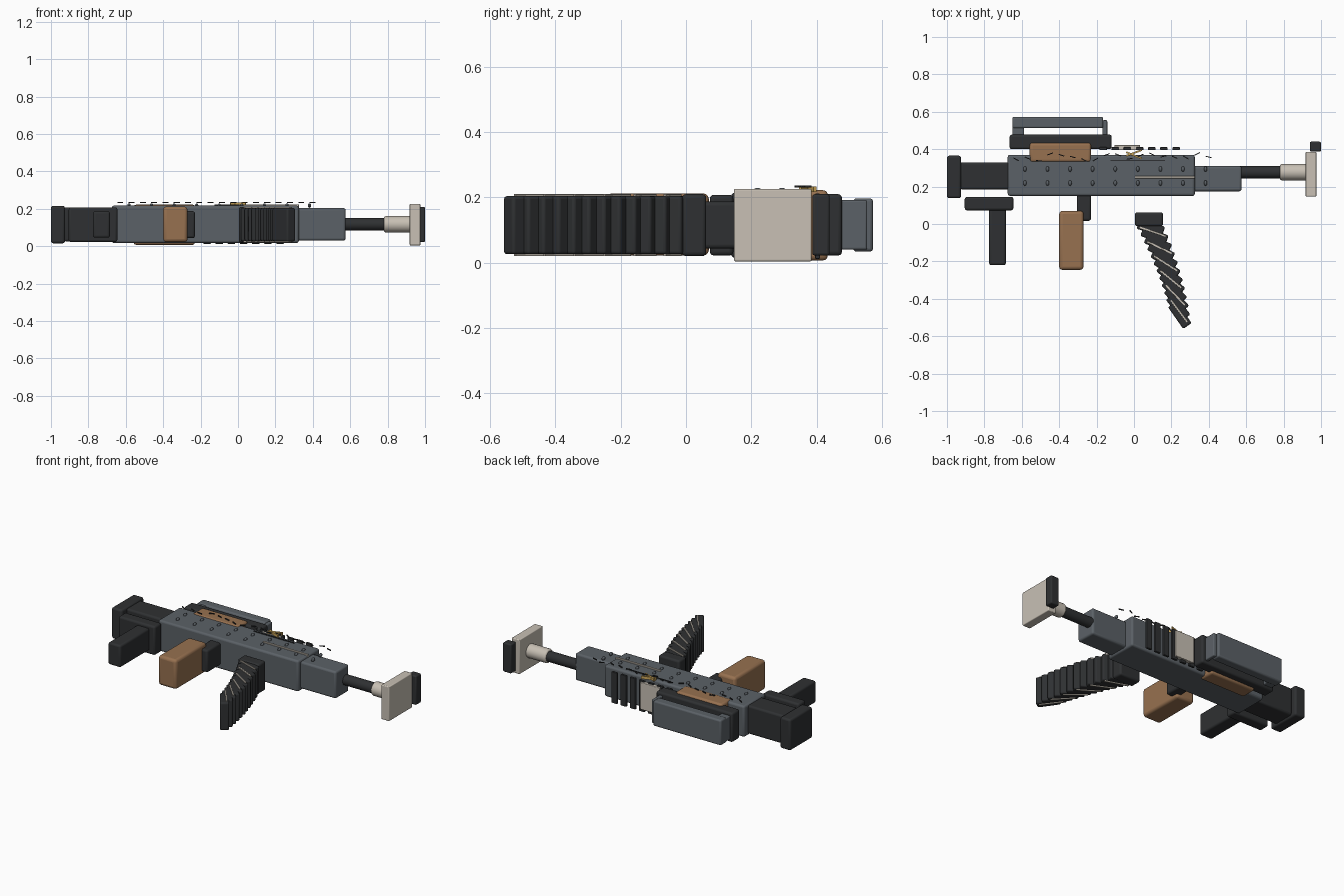
import bpy, math, random
from mathutils import Vector

if "Cube" in bpy.data.objects:
    bpy.data.objects.remove(bpy.data.objects["Cube"])

random.seed(4)


def material(name, rgb):
    m = bpy.data.materials.new(name)
    m.diffuse_color = (*rgb, 1)
    m.use_nodes = True
    m.node_tree.nodes["Principled BSDF"].inputs["Base Color"].default_value = m.diffuse_color
    return m


DARK = material("dark_polymer", (0.028, 0.03, 0.032))
GREY = material("grey_metal", (0.105, 0.12, 0.135))
WOOD = material("wood", (0.31, 0.165, 0.08))
LIGHT = material("light_metal", (0.58, 0.53, 0.46))
BRASS = material("brass", (0.6, 0.38, 0.1))


def finish(ob, name, mat, bevel):
    ob.name = name
    ob.data.materials.append(mat)
    bpy.ops.object.transform_apply(location=False, rotation=False, scale=True)
    if bevel:
        mod = ob.modifiers.new("soft_edges", 'BEVEL')
        mod.width = bevel
        mod.segments = 3
        mod.limit_method = 'ANGLE'
    bpy.ops.object.shade_smooth_by_angle(angle=math.radians(35))
    return ob


def box(name, x, y, z, mat, bevel=0.012, turn=0):
    """Box from (min, max) ranges, optionally turned about z."""
    bpy.ops.mesh.primitive_cube_add(
        size=1, location=[sum(r) / 2 for r in (x, y, z)], rotation=(0, 0, math.radians(turn)))
    ob = bpy.context.object
    ob.scale = [r[1] - r[0] for r in (x, y, z)]
    return finish(ob, name, mat, bevel)


def centred(name, c, size, mat, bevel=0.0, turn=0):
    return box(name, *[(a - s / 2, a + s / 2) for a, s in zip(c, size)], mat, bevel, turn)


def rod(name, x, r, mat, bevel=0.0):
    bpy.ops.mesh.primitive_cylinder_add(
        vertices=32, radius=r, depth=x[1] - x[0],
        location=(sum(x) / 2, 0.277, 0.117), rotation=(0, math.pi / 2, 0))
    return finish(bpy.context.object, name, mat, bevel)


# main body and shoulder stock
box("butt_pad", (-1, -0.925), (0.138, 0.365), (0.015, 0.215), DARK)
box("stock", (-0.93, -0.66), (0.185, 0.33), (0.025, 0.208), DARK)
box("receiver", (-0.675, 0.325), (0.15, 0.37), (0.017, 0.217), GREY)
box("fore_end", (0.31, 0.575), (0.175, 0.31), (0.03, 0.204), GREY)

# barrel and front plate
rod("barrel", (0.56, 0.80), 0.033, DARK)
rod("muzzle_collar", (0.78, 0.925), 0.044, LIGHT, 0.012)
box("muzzle_plate", (0.918, 0.975), (0.147, 0.385), (0.004, 0.226), LIGHT, 0.005)
box("front_sight", (0.94, 1.0), (0.387, 0.44), (0.022, 0.21), DARK, 0.008)

# rear grip
box("rear_grip_mount", (-0.905, -0.645), (0.073, 0.145), (0.022, 0.208), DARK)
box("rear_grip", (-0.775, -0.685), (-0.22, 0.085), (0.045, 0.187), DARK)

# wooden hand grip with its bracket
box("grip_bracket", (-0.305, -0.23), (0.017, 0.16), (0.043, 0.187), DARK)
box("wooden_grip", (-0.40, -0.27), (-0.245, 0.07), (0.022, 0.212), WOOD, 0.017)

# carry handle and wooden cheek block
box("handle_base", (-0.665, -0.12), (0.40, 0.478), (0.022, 0.21), DARK)
box("handle_rear_post", (-0.65, -0.587), (0.46, 0.55), (0.04, 0.192), GREY, 0.006)
box("handle_front_post", (-0.168, -0.143), (0.46, 0.555), (0.04, 0.192), GREY, 0.006)
box("handle_bar", (-0.65, -0.165), (0.512, 0.573), (0.034, 0.197), GREY, 0.01)
box("wooden_block", (-0.558, -0.23), (0.33, 0.434), (0.007, 0.222), WOOD, 0.014)

# top rail
box("rail_block", (-0.105, 0.033), (0.395, 0.422), (0.03, 0.205), LIGHT, 0.004)
for i in range(7):
    centred(f"rail_rib_{i}", (-0.165 + 0.065 * i, 0.403, 0.112), (0.04, 0.015, 0.2), DARK, 0.003)

# side strip and rivets
box("side_strip", (0.005, 0.325), (0.244, 0.256), (0.20, 0.224), LIGHT, 0.002)
for i in range(9):
    for y in (0.219, 0.294):
        bpy.ops.mesh.primitive_uv_sphere_add(
            segments=12, ring_count=8, location=(-0.583 + 0.1207 * i, y, 0.217))
        bpy.context.object.scale = (0.009, 0.015, 0.012)
        finish(bpy.context.object, f"rivet_{i}", LIGHT if y < 0 else GREY, 0)

# small surface scratches and brass shards
for i in range(18):
    centred(f"scratch_{i}", (-0.63 + 0.0605 * i, random.uniform(0.335, 0.378), 0.233),
            (0.032, 0.005, 0.006), DARK, 0, random.uniform(-35, 35))
centred("long_scratch", (0.02, 0.34, 0.219), (0.29, 0.005, 0.006), DARK)
for i, turn in enumerate((-22, 20)):
    centred(f"brass_shard_{i}", (0.0, 0.367 + 0.013 * i, 0.225), (0.09, 0.009, 0.018), BRASS, 0, turn)

# curved magazine: turning slabs with light bands between pairs
box("magazine_top", (0.005, 0.155), (-0.012, 0.062), (0.02, 0.21), DARK)


def curve(t):
    return Vector((0.09 + 0.22 * t - 0.065 * t * t, -0.02 - 0.467 * t, 0.115)), -17 - 38 * t


for i in range(12):
    c, turn = curve(i / 11)
    centred(f"magazine_slab_{i}", c, (0.142, 0.055, 0.178), DARK, 0.009, turn)
for i in range(6):
    c, turn = curve((2 * i + 0.5) / 11)
    centred(f"magazine_band_{i}", c, (0.146, 0.009, 0.19), LIGHT, 0.001, turn)
